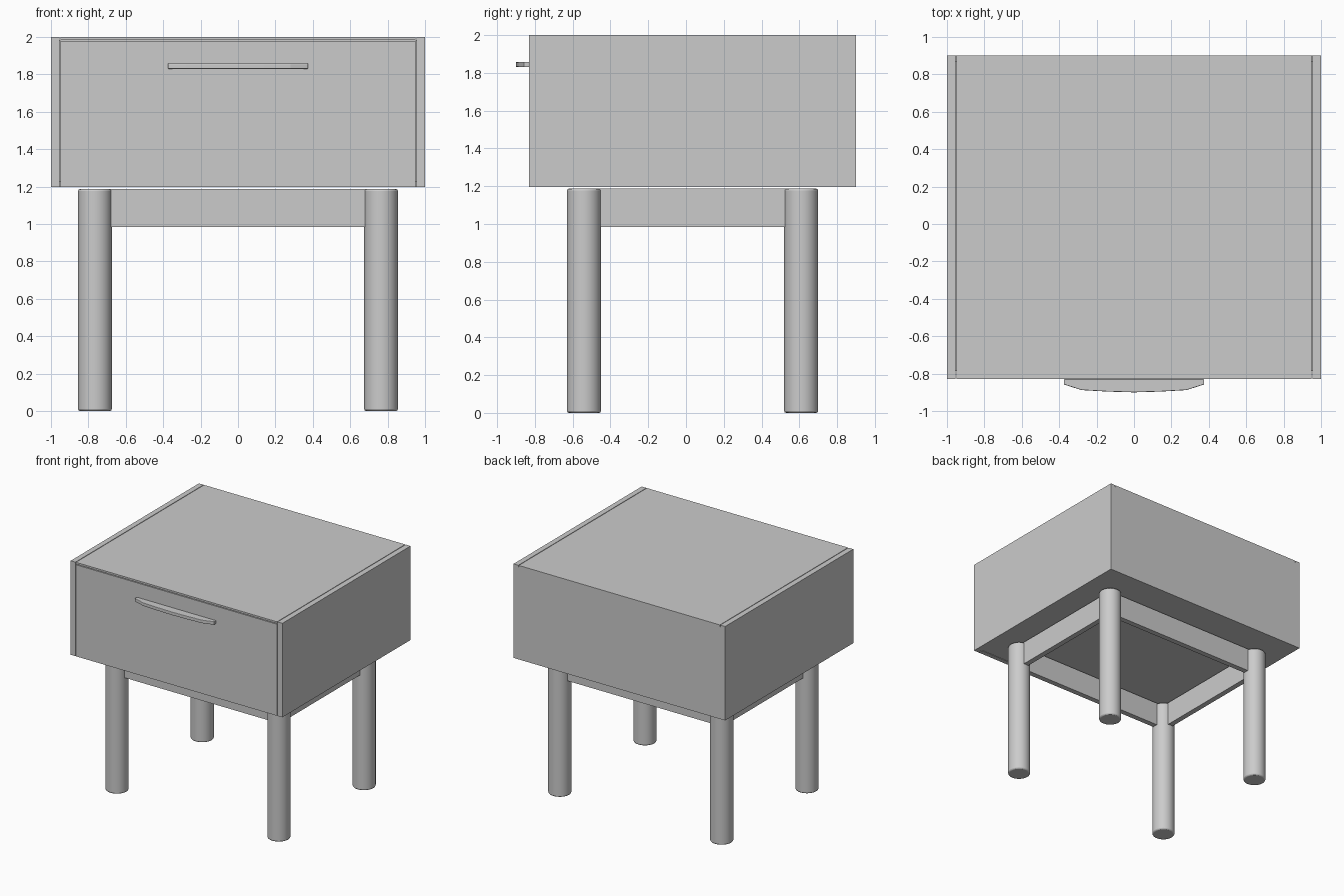
import bpy, bmesh, math

if "Cube" in bpy.data.objects:
    bpy.data.objects.remove(bpy.data.objects["Cube"])

FRONT, BACK = -0.83, 0.90
Z0, Z1 = 1.197, 2.0
SIDE = 0.045          # side panel thickness
GAP = 0.005           # shadow gap beside the side panels


def finish(name, bm, bevel=0.0):
    bmesh.ops.recalc_face_normals(bm, faces=bm.faces)
    me = bpy.data.meshes.new(name)
    bm.to_mesh(me)
    bm.free()
    ob = bpy.data.objects.new(name, me)
    bpy.context.collection.objects.link(ob)
    if bevel:
        m = ob.modifiers.new("soft_edge", 'BEVEL')
        m.width, m.segments, m.limit_method = bevel, 2, 'ANGLE'
    return ob


def box(name, x0, x1, y0, y1, z0, z1, bevel=0.0):
    bm = bmesh.new()
    bmesh.ops.create_cube(bm, size=1)
    for v in bm.verts:
        v.co = (x0 + (v.co.x + .5) * (x1 - x0),
                y0 + (v.co.y + .5) * (y1 - y0),
                z0 + (v.co.z + .5) * (z1 - z0))
    return finish(name, bm, bevel)


# Cabinet panels
xi = 1 - SIDE
for label, s in (("left", -1), ("right", 1)):
    xa, xb = sorted((s * xi, s))
    box(label + "_side_panel", xa, xb, FRONT, BACK, Z0, Z1)
xg = xi - GAP
box("top_panel", -xg, xg, FRONT, BACK, 1.985, Z1)
box("back_panel", -xi, xi, BACK - 0.03, BACK, Z0, 1.985)
box("bottom_panel", -xi, xi, FRONT + 0.045, BACK - 0.03, Z0, Z0 + 0.03)
box("drawer_front", -xg, xg, FRONT, FRONT + 0.04, Z0, 1.979)

# Drawer handle: shallow curved lip
half = [(0.375, FRONT), (0.375, -0.858), (0.28, -0.888), (0.14, -0.896)]
outline = half + [(0, -0.90)] + [(-x, y) for x, y in reversed(half)]
bm = bmesh.new()
face = bm.faces.new([bm.verts.new((x, y, 1.83)) for x, y in outline])
ext = bmesh.ops.extrude_face_region(bm, geom=[face])
bmesh.ops.translate(bm, vec=(0, 0, 0.028),
                    verts=[e for e in ext["geom"] if isinstance(e, bmesh.types.BMVert)])
finish("drawer_handle", bm, 0.004)

# Round legs with softened feet
LX, LY0, LY1, R, LTOP = 0.765, -0.54, 0.61, 0.09, 1.187
for yl, y in (("front", LY0), ("back", LY1)):
    for xl, x in (("left", -LX), ("right", LX)):
        bpy.ops.mesh.primitive_cylinder_add(vertices=48, radius=R, depth=LTOP,
                                            location=(x, y, LTOP / 2))
        leg = bpy.context.object
        leg.name = f"{yl}_{xl}_leg"
        b = leg.modifiers.new("soft_edge", 'BEVEL')
        b.width, b.segments, b.limit_method = 0.01, 2, 'ANGLE'
        b.angle_limit = math.radians(40)
        bpy.ops.object.shade_smooth_by_angle(angle=math.radians(35))

# Rails joining the legs
T, RZ, E = 0.023, 0.985, 0.075
for label, y in (("front", LY0), ("back", LY1)):
    box(label + "_rail", -LX + E, LX - E, y - T, y + T, RZ, LTOP)
for label, x in (("left", -LX), ("right", LX)):
    box(label + "_rail", x - T, x + T, LY0 + E, LY1 - E, RZ, LTOP)
